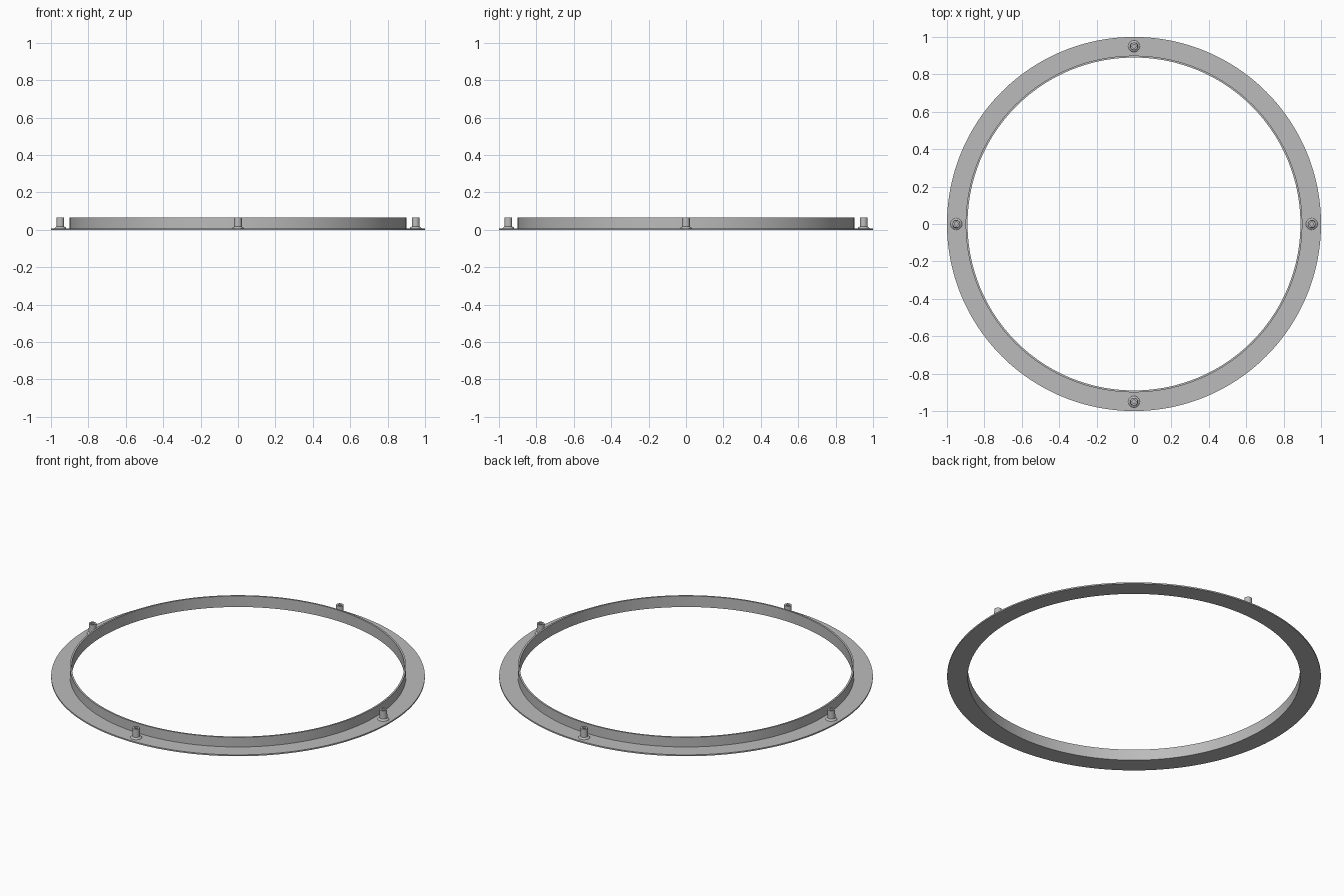
import bpy
import bmesh
from math import cos, sin, pi, radians

cube = bpy.data.objects.get("Cube")
if cube:
    bpy.data.objects.remove(cube, do_unlink=True)

grey = bpy.data.materials.new("light grey")
grey.use_nodes = True
COLOUR = (0.5, 0.5, 0.5, 1)
grey.diffuse_color = COLOUR
grey.node_tree.nodes["Principled BSDF"].inputs["Base Color"].default_value = COLOUR


def lathe(name, profile, sides, location=(0, 0, 0)):
    """Revolve a closed (radius, height) profile around z."""
    bm = bmesh.new()
    rings = []
    for i in range(sides):
        a = 2 * pi * i / sides
        rings.append([bm.verts.new((r * cos(a), r * sin(a), z)) for r, z in profile])
    n = len(profile)
    for i in range(sides):
        here, there = rings[i], rings[(i + 1) % sides]
        for j in range(n):
            k = (j + 1) % n
            bm.faces.new((here[j], there[j], there[k], here[k]))
    # Merge points on the axis, which closes solid ends
    bmesh.ops.remove_doubles(bm, verts=bm.verts, dist=1e-5)
    bmesh.ops.recalc_face_normals(bm, faces=bm.faces)
    mesh = bpy.data.meshes.new(name)
    bm.to_mesh(mesh)
    bm.free()
    mesh.materials.append(grey)
    obj = bpy.data.objects.new(name, mesh)
    obj.location = location
    bpy.context.collection.objects.link(obj)
    bpy.ops.object.select_all(action="DESELECT")
    obj.select_set(True)
    bpy.context.view_layer.objects.active = obj
    bpy.ops.object.shade_smooth_by_angle(angle=radians(30))
    return obj


FLANGE = 0.008
TOP = 0.065

# Flat flange with an upright collar along its inner edge
lathe("flanged_ring", [(0.89, 0), (1, 0), (1, FLANGE), (0.9, FLANGE),
                       (0.9, TOP), (0.89, TOP)], 192)

# Four hollow screw posts, each flaring into a small foot
for name, x, y in (("left", 1, 0), ("back", 0, 1), ("right", -1, 0), ("front", 0, -1)):
    lathe(name + "_post", [(0.01, FLANGE), (0.031, FLANGE), (0.029, 0.012), (0.021, 0.017),
                           (0.02, TOP), (0.01, TOP)], 32, (0.95 * x, 0.95 * y, 0))
